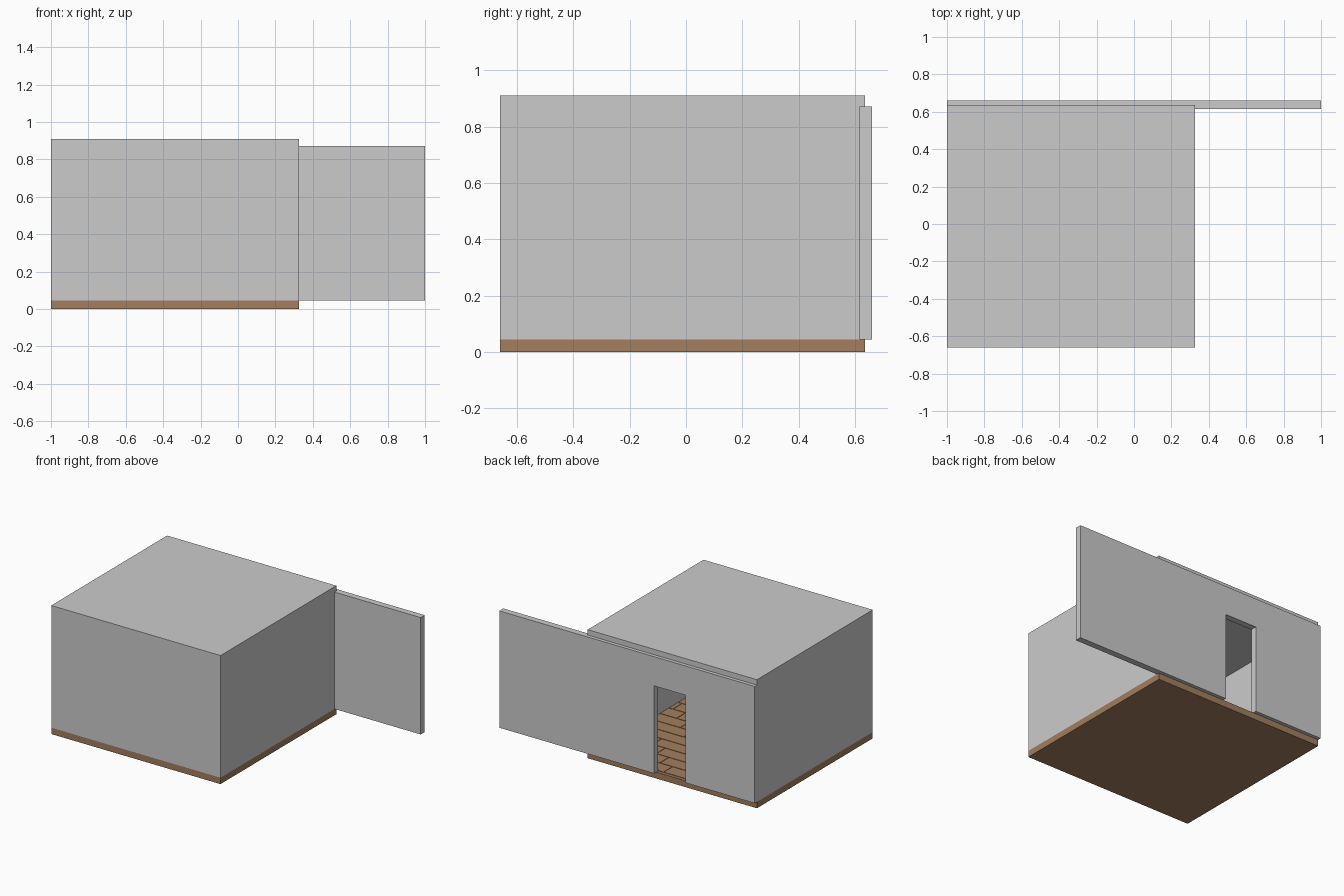
import bpy, bmesh
from mathutils import Vector

if "Cube" in bpy.data.objects:
    bpy.data.objects.remove(bpy.data.objects["Cube"])

T = 0.045                        # wall and slab thickness
X0, X1 = -1.0, 0.325             # room footprint
Y0, Y1 = -0.66, 0.635
FLOOR, WALL_TOP, ROOF = 0.045, 0.872, 0.91
BACK = 0.615                     # inner face of the long back wall

wood = bpy.data.materials.new("wood")
wood.diffuse_color = (0.36, 0.21, 0.11, 1)
wood.use_nodes = True
wood.node_tree.nodes["Principled BSDF"].inputs["Base Color"].default_value = wood.diffuse_color


def finish(name, bm, mat=None):
    bmesh.ops.recalc_face_normals(bm, faces=bm.faces)
    mesh = bpy.data.meshes.new(name)
    bm.to_mesh(mesh)
    bm.free()
    if mat:
        mesh.materials.append(mat)
    obj = bpy.data.objects.new(name, mesh)
    bpy.context.collection.objects.link(obj)
    return obj


def add_prism(bm, points, push):
    """Extrude a closed outline of 3D points along the push vector."""
    face = bm.faces.new([bm.verts.new(p) for p in points])
    new = bmesh.ops.extrude_face_region(bm, geom=[face], use_keep_orig=True)["geom"]
    verts = [g for g in new if isinstance(g, bmesh.types.BMVert)]
    bmesh.ops.translate(bm, verts=verts, vec=Vector(push))


def add_slab(bm, x0, x1, y0, y1, z0, z1):
    add_prism(bm, [(x0, y0, z0), (x1, y0, z0), (x1, y1, z0), (x0, y1, z0)],
              (0, 0, z1 - z0))


# Floor slab
bm = bmesh.new()
add_slab(bm, X0, X1, Y0, Y1, 0, FLOOR)
finish("floor", bm, wood)

# Staggered floor boards inside the room
bm = bmesh.new()
rows, length, gap = 12, 0.3, 0.003
left, right, front = X0 + T, X1 - T, Y0 + T
width = (BACK - front) / rows
for r in range(rows):
    x = left - (r % 3) * length / 3
    while x < right - 0.01:
        a, b = max(x, left), min(x + length, right)
        add_slab(bm, a + gap, b - gap, front + r * width + gap,
                 front + (r + 1) * width - gap, FLOOR, FLOOR + 0.003)
        x += length
finish("floor_boards", bm, wood)

# Front and side walls as one U-shaped plan
bm = bmesh.new()
plan = [(X0, Y0), (X1, Y0), (X1, BACK), (X1 - T, BACK),
        (X1 - T, Y0 + T), (X0 + T, Y0 + T), (X0 + T, BACK), (X0, BACK)]
add_prism(bm, [(x, y, FLOOR) for x, y in plan], (0, 0, WALL_TOP - FLOOR))
finish("room_walls", bm)

# Long back wall with doorway
bm = bmesh.new()
door_left, door_right, door_top = -0.46, -0.21, 0.665
outline = [(-1, FLOOR), (door_left, FLOOR), (door_left, door_top),
           (door_right, door_top), (door_right, FLOOR), (1, FLOOR),
           (1, WALL_TOP), (-1, WALL_TOP)]
add_prism(bm, [(x, BACK, z) for x, z in outline], (0, 0.66 - BACK, 0))
finish("back_wall", bm)

# Ceiling slab
bm = bmesh.new()
add_slab(bm, X0, X1, Y0, Y1, WALL_TOP, ROOF)
finish("ceiling", bm)
